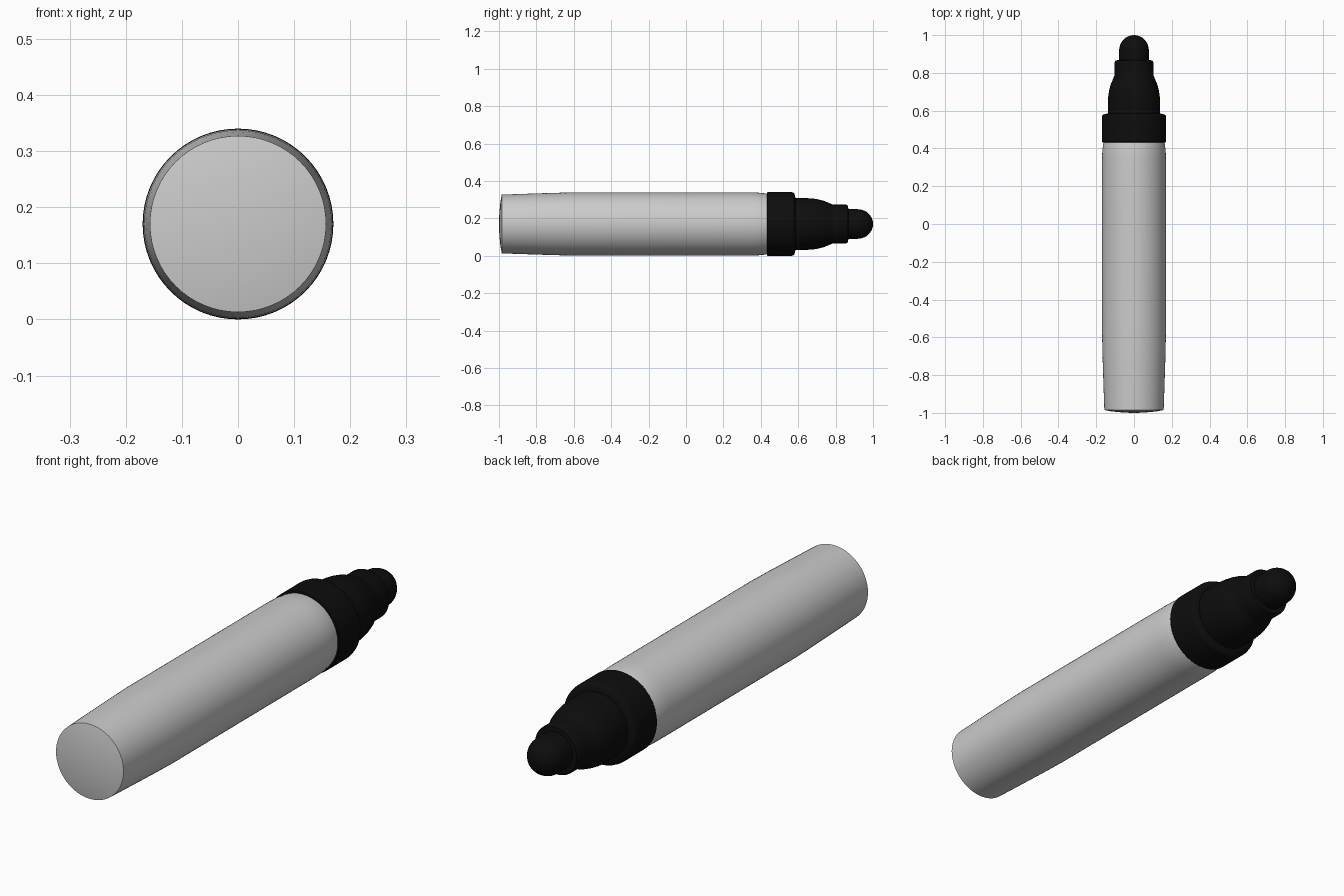
import bpy, bmesh, math

if "Cube" in bpy.data.objects:
    bpy.data.objects.remove(bpy.data.objects["Cube"])

AXIS_Z = 0.17
SEGMENTS = 64


def lathe(name, profile, material=None):
    """Spin a (radius, y) profile around the pen's long axis."""
    bm = bmesh.new()
    verts = [bm.verts.new((r, y, AXIS_Z)) for r, y in profile]
    edges = [bm.edges.new(pair) for pair in zip(verts, verts[1:])]
    bmesh.ops.spin(bm, geom=verts + edges, cent=(0, 0, AXIS_Z), axis=(0, 1, 0),
                   angle=2 * math.pi, steps=SEGMENTS)
    bmesh.ops.remove_doubles(bm, verts=bm.verts, dist=1e-5)
    bmesh.ops.recalc_face_normals(bm, faces=bm.faces)
    mesh = bpy.data.meshes.new(name)
    bm.to_mesh(mesh)
    bm.free()
    obj = bpy.data.objects.new(name, mesh)
    bpy.context.collection.objects.link(obj)
    if material:
        mesh.materials.append(material)
    bpy.ops.object.select_all(action='DESELECT')
    obj.select_set(True)
    bpy.context.view_layer.objects.active = obj
    bpy.ops.object.shade_smooth_by_angle(angle=math.radians(35))
    return obj


def dome(radius, y0, y1, steps=8):
    """Quarter-ellipse profile from the rim at y0 to the pole at y1."""
    angles = [i * math.pi / 2 / steps for i in range(steps)]
    return [(radius * math.cos(a), y0 + (y1 - y0) * math.sin(a))
            for a in angles] + [(0, y1)]


black = bpy.data.materials.new("black_plastic")
black.diffuse_color = (0.004, 0.004, 0.004, 1)
black.use_nodes = True
black.node_tree.nodes["Principled BSDF"].inputs["Base Color"].default_value = black.diffuse_color

# Grey barrel with shallow domed end and slight taper toward both ends
end_cap = [(0, -1), (0.04, -0.999), (0.08, -0.996), (0.12, -0.992), (0.157, -0.985)]
lathe("barrel", end_cap + [(0.160, -0.90), (0.164, -0.78), (0.167, -0.68),
                           (0.169, -0.58), (0.169, 0.34), (0.168, 0.38),
                           (0.164, 0.42), (0.160, 0.44), (0, 0.44)])

# Collar
lathe("collar", [(0, 0.432), (0.167, 0.432), (0.17, 0.436), (0.17, 0.565),
                 (0.168, 0.574), (0.162, 0.58), (0.14, 0.585), (0, 0.585)], black)

# Curved shoulder leading to the nib holder
lathe("shoulder", [(0, 0.575), (0.138, 0.575), (0.138, 0.65), (0.136, 0.68),
                   (0.131, 0.71), (0.123, 0.74), (0.112, 0.765), (0.104, 0.785),
                   (0.103, 0.80), (0, 0.80)], black)
lathe("nib_holder", [(0, 0.77), (0.103, 0.77), (0.103, 0.857),
                     (0.098, 0.866), (0.08, 0.868), (0, 0.868)], black)

# Rounded nib
lathe("nib", [(0, 0.85), (0.079, 0.85)] + dome(0.079, 0.918, 1.0), black)
